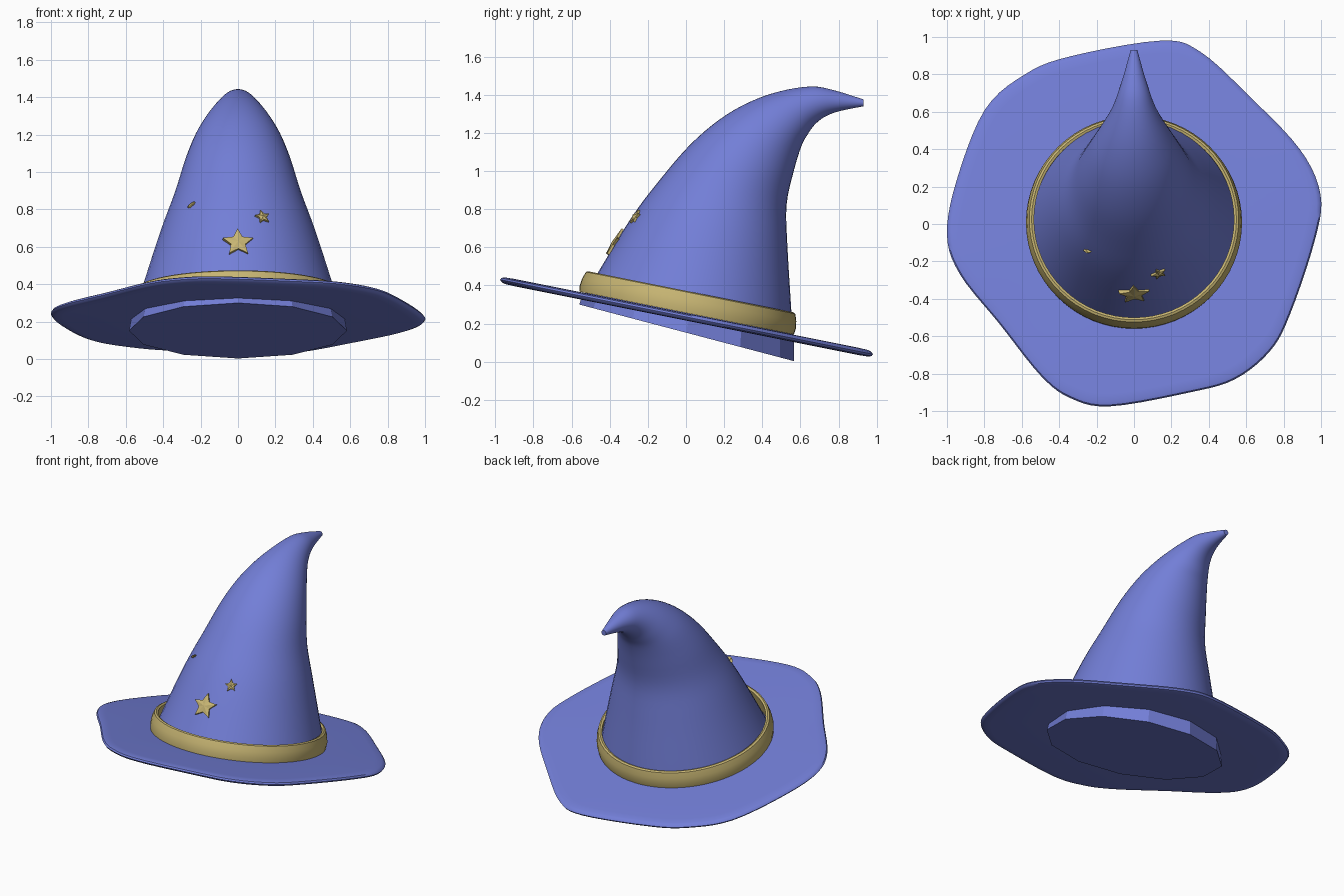
import bpy, bmesh, math
from mathutils import Vector
from mathutils.bvhtree import BVHTree

old = bpy.data.objects.get("Cube")
if old:
    bpy.data.objects.remove(old, do_unlink=True)


def material(name, rgb):
    mat = bpy.data.materials.new(name)
    mat.use_nodes = True
    mat.diffuse_color = (*rgb, 1)
    mat.node_tree.nodes["Principled BSDF"].inputs["Base Color"].default_value = (*rgb, 1)
    return mat


BLUE = material("periwinkle_blue", (0.17, 0.21, 0.68))
GOLD = material("soft_gold", (0.57, 0.46, 0.17))


def finish(bm, name, mat, smooth=True):
    bmesh.ops.recalc_face_normals(bm, faces=bm.faces)
    mesh = bpy.data.meshes.new(name)
    bm.to_mesh(mesh)
    mesh.materials.append(mat)
    obj = bpy.data.objects.new(name, mesh)
    bpy.context.collection.objects.link(obj)
    if smooth:
        bpy.ops.object.select_all(action='DESELECT')
        obj.select_set(True)
        bpy.context.view_layer.objects.active = obj
        bpy.ops.object.shade_smooth_by_angle(angle=math.radians(35))
    return obj


def skin(rings, wrap=False):
    """Bridge a list of closed point rings; cap the ends or join last to first."""
    bm = bmesh.new()
    loops = [[bm.verts.new(p) for p in ring] for ring in rings]
    pairs = list(zip(loops, loops[1:]))
    if wrap:
        pairs.append((loops[-1], loops[0]))
    for a, b in pairs:
        for i in range(len(a)):
            j = (i + 1) % len(a)
            bm.faces.new((a[i], a[j], b[j], b[i]))
    if not wrap:
        bm.faces.new(loops[0])
        bm.faces.new(loops[-1])
    return bm


def tilted_ring(fy, fz, by, bz, n):
    """Circle whose frontmost and rearmost points are given in the side plane."""
    front, back = Vector((0, fy, fz)), Vector((0, by, bz))
    mid, half = (front + back) / 2, (front - back) / 2
    side = Vector((half.length, 0, 0))
    turns = [math.tau * i / n for i in range(n)]
    return [mid + half * math.cos(t) + side * math.sin(t) for t in turns]


def catmull(p0, p1, p2, p3, t):
    return [0.5 * (2 * b + (c - a) * t + (2 * a - 5 * b + 4 * c - d) * t * t
                   + (3 * b - a - 3 * c + d) * t ** 3)
            for a, b, c, d in zip(p0, p1, p2, p3)]


# Crown: tilted rings (front y, z, back y, z) curling back to a thin tip
crown_keys = [
    (-.535, .34, .56, .12), (-.46, .47, .552, .27), (-.286, .756, .532, .60),
    (-.14, .95, .527, .82), (.018, 1.134, .565, 1.0), (.176, 1.27, .605, 1.13),
    (.33, 1.36, .64, 1.195), (.49, 1.417, .68, 1.248), (.657, 1.443, .735, 1.288),
    (.78, 1.422, .81, 1.315), (.93, 1.375, .93, 1.339)]
padded = [crown_keys[0]] + crown_keys + [crown_keys[-1]]
steps = 4
sections = [catmull(*padded[i:i + 4], s / steps)
            for i in range(len(crown_keys) - 1) for s in range(steps)]
sections.append(crown_keys[-1])
crown = skin([tilted_ring(*s, 48) for s in sections])
finish(crown, "crown", BLUE)
crown_tree = BVHTree.FromBMesh(crown)

# Faceted head piece under the brim
finish(skin([tilted_ring(-.56, .30, .567, .003, 12),
             tilted_ring(-.545, .345, .567, .122, 12)]),
       "head_piece", BLUE, smooth=False)

# Brim: wavy outline on a sloping plane, with a rounded rim
outline_keys = [
    (.14, .98), (.353, .922), (.62, .68), (.888, .398), (.997, .158),
    (.968, -.083), (.834, -.484), (.727, -.68), (.54, -.83), (.30, -.90),
    (-.128, -.975), (-.342, -.93), (-.5, -.81), (-.717, -.537), (-.93, -.27),
    (-1.0, -.056), (-.947, .238), (-.797, .612), (-.583, .80), (-.342, .896)]
n = len(outline_keys)
outline = [catmull(*(outline_keys[(i + k) % n] for k in (-1, 0, 1, 2)), s / 5)
           for i in range(n) for s in range(5)]
rim = [(.45, .019), (.93, .019), (.975, .017), (.992, .011), (1, 0)]
rim += [(s, -h) for s, h in reversed(rim[:-1])]
brim_rings = [[(x * s, y * s, .235 - .2 * y * s + h) for x, y in outline] for s, h in rim]
finish(skin(brim_rings, wrap=True), "brim", BLUE)

# Hat band: thin tapered hoop, tilted with the brim
axis = Vector((0, .196, .98))
along = Vector((0, -.98, .196))
band_base = Vector((0, .003, .255))
band_profile = [(.574, 0), (.578, .03), (.573, .07), (.560, .108),
                (.548, .114), (.535, .108), (.545, 0)]
band_rings = []
for r, h in band_profile:
    c = band_base + axis * h
    f, b = c + along * r, c - along * r
    band_rings.append(tilted_ring(f.y, f.z, b.y, b.z, 64))
finish(skin(band_rings, wrap=True), "hat_band", GOLD)


# Stars: raised five-pointed badges set on the front of the crown
def star(name, x, z, radius, squash=1.0, roll=0.0):
    spot, normal, _, _ = crown_tree.ray_cast(Vector((x, -2, z)), Vector((0, 1, 0)))
    right = Vector((0, 0, 1)).cross(normal).normalized()
    up = normal.cross(right)
    u = right * math.cos(roll) + up * math.sin(roll)
    v = (up * math.cos(roll) - right * math.sin(roll)) * squash
    bm = bmesh.new()
    front, back = [], []
    for i in range(10):
        r = radius * (1 if i % 2 == 0 else .48)
        a = math.tau * i / 10
        p = spot + u * r * math.sin(a) + v * r * math.cos(a)
        front.append(bm.verts.new(p + normal * .012))
        back.append(bm.verts.new(p - normal * .015))
    peak = bm.verts.new(spot + normal * .02)
    for i in range(10):
        j = (i + 1) % 10
        bm.faces.new((front[i], front[j], peak))
        bm.faces.new((front[i], back[i], back[j], front[j]))
    bm.faces.new(back)
    finish(bm, name, GOLD, smooth=False)


star("large_star", 0, .62, .085)
star("medium_star", .13, .757, .042, roll=.1)
star("small_star", -.245, .82, .026, squash=.25, roll=.8)
